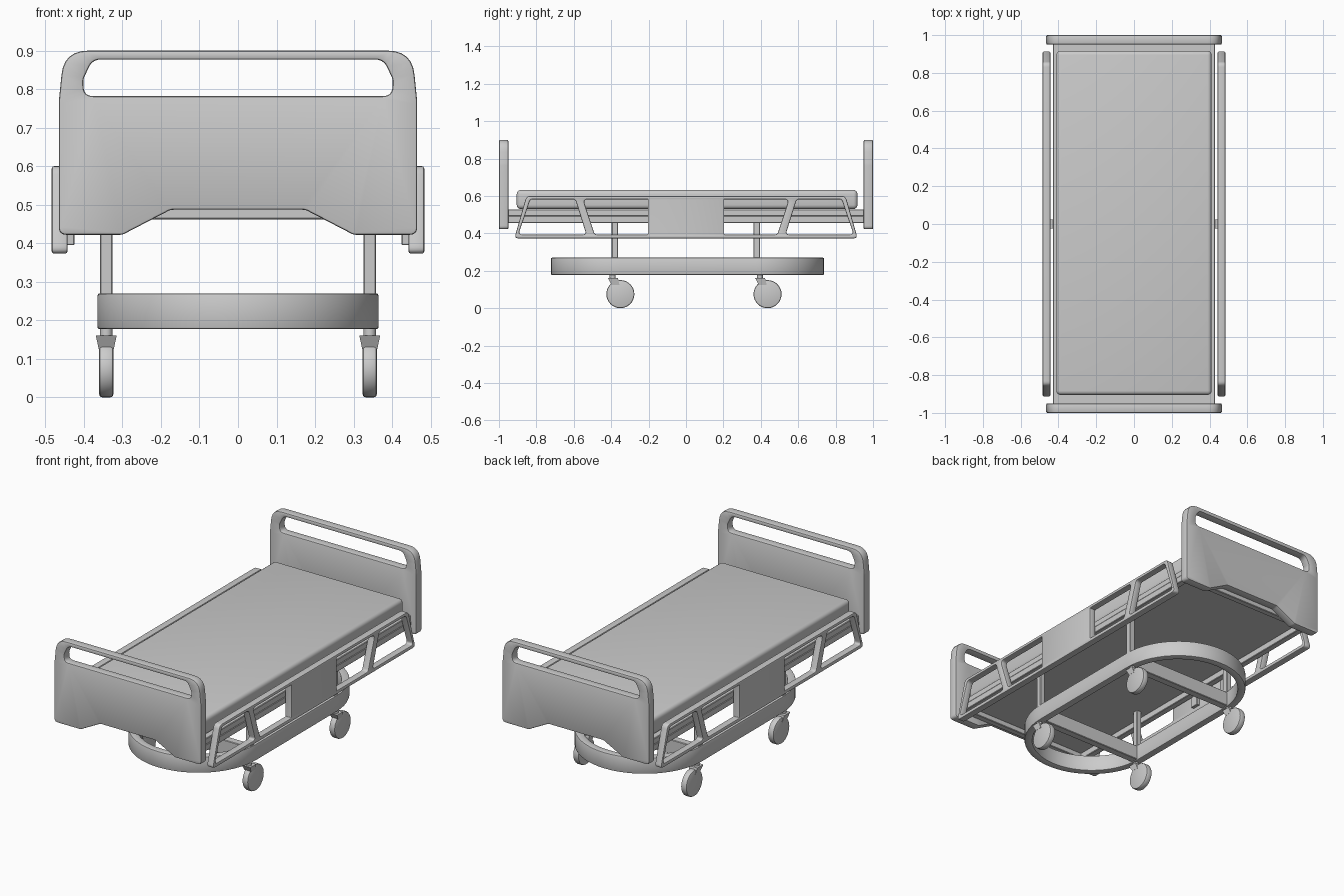
import bpy, bmesh, math
from mathutils import Vector, Matrix

if "Cube" in bpy.data.objects:
    bpy.data.objects.remove(bpy.data.objects["Cube"])


def finish(bm, name, angle=35):
    bmesh.ops.recalc_face_normals(bm, faces=bm.faces[:])
    me = bpy.data.meshes.new(name)
    bm.to_mesh(me)
    bm.free()
    me.shade_smooth()
    me.set_sharp_from_angle(angle=math.radians(angle))
    ob = bpy.data.objects.new(name, me)
    bpy.context.collection.objects.link(ob)
    return ob


def box(name, lo, hi, bevel=0.0, segs=2):
    lo, hi = Vector(lo), Vector(hi)
    bm = bmesh.new()
    bmesh.ops.create_cube(bm, size=1)
    for v in bm.verts:
        v.co = (lo + hi) / 2 + v.co * (hi - lo)
    if bevel:
        bmesh.ops.bevel(bm, geom=bm.edges[:], offset=bevel, segments=segs,
                        profile=0.5, affect='EDGES')
    return finish(bm, name)


def cylinder(name, centre, radius, depth, axis='Z', bevel=0.0, sides=32):
    bm = bmesh.new()
    bmesh.ops.create_cone(bm, cap_ends=True, segments=sides, radius1=radius,
                          radius2=radius, depth=depth)
    if bevel:
        rim = [e for e in bm.edges if any(len(f.verts) > 4 for f in e.link_faces)]
        bmesh.ops.bevel(bm, geom=rim, offset=bevel, segments=2, profile=0.5, affect='EDGES')
    rot = Matrix.Rotation(math.pi / 2, 4, 'Y') if axis == 'X' else Matrix()
    bm.transform(Matrix.Translation(centre) @ rot)
    return finish(bm, name)


def rounded(corners, n=7):
    """Polygon of (u, v, radius) corners with each corner turned into an arc."""
    out = []
    for i, (u, v, r) in enumerate(corners):
        p = Vector((u, v))
        a = Vector(corners[i - 1][:2]) - p
        b = Vector(corners[(i + 1) % len(corners)][:2]) - p
        t = r / math.tan(a.angle(b) / 2)
        p1, p2 = p + a.normalized() * t, p + b.normalized() * t
        for k in range(n):
            s = k / (n - 1)
            out.append(p1 * (1 - s) ** 2 + p * 2 * s * (1 - s) + p2 * s * s)
    return out


def stadium(r, half, cy, n=28):
    pts = []
    for s in (1, -1):
        for k in range(n + 1):
            a = math.pi * k / n
            pts.append(Vector((s * r * math.cos(a), cy + s * (half + r * math.sin(a)))))
    return pts


def oriented(loop, ccw):
    area = sum(loop[i - 1].cross(p) for i, p in enumerate(loop))
    return loop if (area > 0) == ccw else loop[::-1]


def inset(loop, d):
    """Shift a loop to its left, which is always towards the material."""
    res = []
    for i, p in enumerate(loop):
        a = (p - loop[i - 1]).normalized()
        b = (loop[(i + 1) % len(loop)] - p).normalized()
        na, nb = Vector((-a.y, a.x)), Vector((-b.y, b.x))
        res.append(p + (na + nb) * (d / (1 + na.dot(nb))))
    return res


def panel(name, outline, holes, half, rim, place):
    """Plate with holes and softened rims; place maps (u, v, depth) to space."""
    bm = bmesh.new()
    caps = [[], []]
    c = rim * 0.29
    steps = [(-half, rim), (-half + c, c), (-half + rim, 0),
             (half - rim, 0), (half - c, c), (half, rim)]
    loops = [oriented(outline, True)] + [oriented(h, False) for h in holes]
    for loop in loops:
        rings = [[bm.verts.new(place(p.x, p.y, d)) for p in inset(loop, o)] for d, o in steps]
        n = len(loop)
        for r0, r1 in zip(rings, rings[1:]):
            for i in range(n):
                bm.faces.new((r0[i - 1], r0[i], r1[i], r1[i - 1]))
        for cap, ring in zip(caps, (rings[0], rings[-1])):
            cap += [bm.edges.get((ring[i - 1], ring[i])) for i in range(n)]
    normal = Vector(place(0, 0, 1)) - Vector(place(0, 0, 0))
    for cap in caps:
        bmesh.ops.triangle_fill(bm, use_beauty=True, use_dissolve=False,
                                edges=cap, normal=normal)
    return finish(bm, name)


def mirrored(half):
    return half + [(-u, v, r) for u, v, r in reversed(half)]


# head and foot boards with grip slots
board = rounded(mirrored([(0.175, 0.487, 0.03), (0.30, 0.422, 0.03), (0.465, 0.422, 0.02),
                          (0.465, 0.77, 0.15), (0.452, 0.90, 0.07)]))
slot = rounded(mirrored([(0.40, 0.782, 0.025), (0.402, 0.825, 0.03), (0.378, 0.877, 0.035)]))
for name, y in (("foot_board", -0.975), ("head_board", 0.975)):
    panel(name, board, [slot], 0.025, 0.006, lambda u, v, d, y=y: (u, y + d, v))

# mattress, deck and deck frame
box("mattress", (-0.411, -0.905, 0.53), (0.411, 0.917, 0.632), 0.022, 4)
box("deck", (-0.428, -0.955, 0.492), (0.428, 0.955, 0.527), 0.003, 1)
for s, side in ((-1, "left"), (1, "right")):
    box("deck_rail_" + side, (s * 0.412 - 0.018, -0.955, 0.456),
        (s * 0.412 + 0.018, 0.955, 0.494), 0.003, 1)
for s, end in ((-1, "foot"), (1, "head")):
    box("deck_crossbar_" + end, (-0.40, s * 0.935 - 0.018, 0.462),
        (0.40, s * 0.935 + 0.018, 0.494), 0.003, 1)

# side guards
guard = rounded(mirrored([(0.918, 0.373, 0.018), (0.853, 0.60, 0.03)]))
outer_hole = [(0.533, 0.394, 0.014), (0.896, 0.394, 0.014), (0.832, 0.582, 0.02), (0.592, 0.582, 0.02)]
inner_hole = [(0.204, 0.394, 0.004), (0.488, 0.394, 0.018), (0.550, 0.582, 0.018), (0.204, 0.582, 0.004)]
windows = [rounded([(s * u, v, r) for u, v, r in h]) for h in (outer_hole, inner_hole) for s in (-1, 1)]
for s, side in ((-1, "left"), (1, "right")):
    panel("side_guard_" + side, guard, windows, 0.0205, 0.006,
          lambda u, v, d, s=s: (s * 0.463 + d, u, v))
    box("guard_bracket_" + side, (s * 0.437 - 0.012, -0.025, 0.395),
        (s * 0.437 + 0.012, 0.025, 0.51), 0.002, 1)

# oval base ring with cross beams
CY = 0.008
panel("base_ring", stadium(0.365, 0.365, CY), [stadium(0.322, 0.365, CY)], 0.0465, 0.006,
      lambda u, v, d: (u, v, 0.2235 + d))
for y, end in ((-0.38, "foot"), (0.38, "head")):
    box("base_beam_" + end, (-0.335, y - 0.022, 0.182), (0.335, y + 0.022, 0.266), 0.003, 1)

# posts and casters
for s, side in ((-1, "left"), (1, "right")):
    for y, end in ((-0.38, "foot"), (0.378, "head")):
        tag = end + "_" + side
        x = s * 0.342
        box("post_" + tag, (x - 0.016, y - 0.017, 0.25), (x + 0.016, y + 0.017, 0.495), 0.003, 1)
        sy = y - 0.012 if y < 0 else y + 0.017
        cylinder("caster_stem_" + tag, (x, sy, 0.17), 0.016, 0.035, sides=20)
        fork = box("caster_fork_" + tag, (x - 0.027, sy - 0.025, 0.125), (x + 0.027, sy + 0.028, 0.16))
        for v in fork.data.vertices:
            if v.co.z < 0.14:
                v.co.x = x + (v.co.x - x) * 0.72
                v.co.y = sy + 0.014 + (v.co.y - sy) * 0.8
        cylinder("caster_wheel_" + tag, (x, sy + 0.041, 0.075), 0.075, 0.037, 'X', 0.008)
